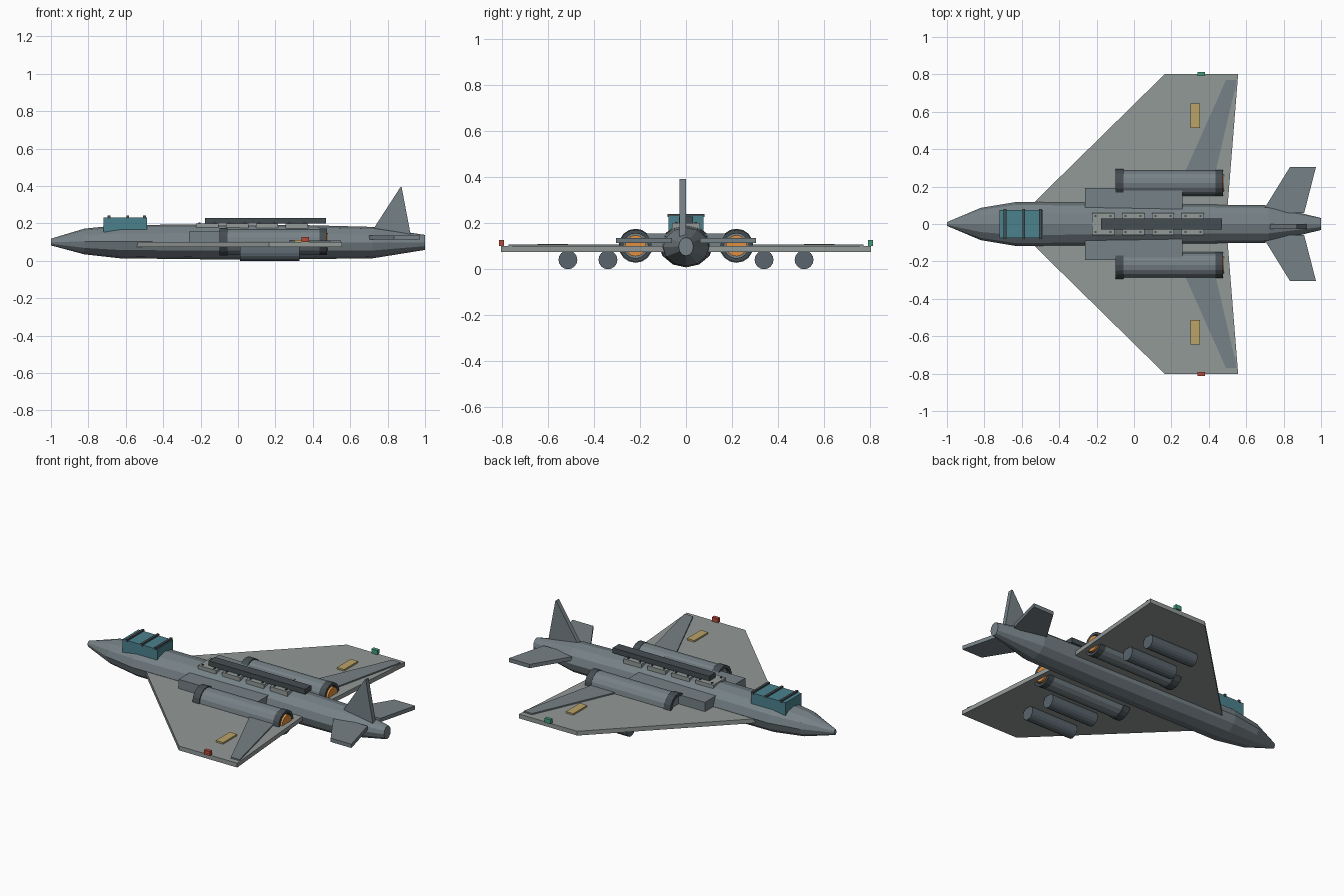
import bpy, bmesh
from math import pi, cos, sin

if "Cube" in bpy.data.objects:
    bpy.data.objects.remove(bpy.data.objects["Cube"])


def mat(name, rgb):
    m = bpy.data.materials.new(name)
    m.diffuse_color = (*rgb, 1)
    m.use_nodes = True
    m.node_tree.nodes["Principled BSDF"].inputs["Base Color"].default_value = m.diffuse_color
    return m


BODY = mat("body_grey", (0.18, 0.22, 0.24))
WING = mat("wing_grey", (0.29, 0.32, 0.31))
DARK = mat("dark_grey", (0.06, 0.075, 0.085))
POD = mat("pod_grey", (0.10, 0.13, 0.15))
GLASS = mat("canopy_teal", (0.07, 0.22, 0.27))
GLOW = mat("nozzle_orange", (0.75, 0.28, 0.05))
TAN = mat("marking_tan", (0.50, 0.37, 0.14))
RED = mat("light_red", (0.45, 0.07, 0.04))
GREEN = mat("light_green", (0.06, 0.33, 0.2))


def add(name, verts, faces, material):
    me = bpy.data.meshes.new(name)
    me.from_pydata(verts, [], faces)
    bm = bmesh.new()
    bm.from_mesh(me)
    bmesh.ops.recalc_face_normals(bm, faces=bm.faces)
    bm.to_mesh(me)
    bm.free()
    me.materials.append(material)
    ob = bpy.data.objects.new(name, me)
    bpy.context.collection.objects.link(ob)
    return ob


def prism(name, pts, lo, hi, material, axis="z"):
    """Extrude a flat outline along z (outline in xy) or y (outline in xz)."""
    n = len(pts)
    place = (lambda p, h: (p[0], p[1], h)) if axis == "z" else (lambda p, h: (p[0], h, p[1]))
    verts = [place(p, h) for h in (lo, hi) for p in pts]
    faces = [tuple(range(n)), tuple(range(n, 2 * n))]
    faces += [(i, (i + 1) % n, n + (i + 1) % n, n + i) for i in range(n)]
    return add(name, verts, faces, material)


def box(name, x0, x1, y0, y1, z0, z1, material):
    return prism(name, [(x0, y0), (x1, y0), (x1, y1), (x0, y1)], z0, z1, material)


def loft(name, rings, y, material, sides, closed=False):
    """Elliptical rings (x, half width, half height, centre z) joined along x."""
    verts = [(x, y + ry * sin(2 * pi * k / sides), zc + rz * cos(2 * pi * k / sides))
             for x, ry, rz, zc in rings for k in range(sides)]
    m = len(rings)
    faces = []
    for i in range(m if closed else m - 1):
        a, b = i * sides, (i + 1) % m * sides
        faces += [(a + k, a + (k + 1) % sides, b + (k + 1) % sides, b + k) for k in range(sides)]
    if not closed:
        faces += [tuple(range(sides)), tuple(range((m - 1) * sides, m * sides))]
    return add(name, verts, faces, material)


def rod(name, x0, x1, r, y, z, material, sides=16):
    return loft(name, [(x0, r, r, z), (x1, r, r, z)], y, material, sides)


def tube(name, x0, x1, r_out, r_in, y, z, material, sides=16):
    return loft(name, [(x0, r_out, r_out, z), (x1, r_out, r_out, z),
                       (x1, r_in, r_in, z), (x0, r_in, r_in, z)], y, material, sides, True)


# Fuselage
loft("fuselage", [(-1, .01, .018, .1), (-.82, .086, .069, .103), (-.63, .118, .089, .102),
                  (-.2, .113, .093, .101), (.3, .105, .092, .1), (.72, .1, .084, .097),
                  (1, .032, .04, .098)], 0, BODY, 12)

# Canopy with cross frames
box("canopy", -.72, -.487, -.076, .076, .15, .232, GLASS)
for i, x in enumerate((-.69, -.59, -.5)):
    box(f"canopy_frame_{i}", x - .007, x + .007, -.08, .08, .226, .241, DARK)

# Spine rail on riveted plates
box("spine_rail", -.177, .47, -.03, .03, .198, .229, DARK)
for i in range(4):
    x = -.165 + .16 * i
    box(f"spine_plate_{i}", x - .06, x + .06, -.06, .06, .17, .2, WING)
    for dx in (-.04, .04):
        for dy in (-.043, .043):
            box(f"plate_rivet_{i}", x + dx - .005, x + dx + .005,
                dy - .005, dy + .005, .198, .205, DARK)

# Tail fin
prism("tail_fin", [(.727, .175), (.868, .393), (.875, .393), (.925, .13), (.75, .13)],
      -.028, 0, BODY, "y")

# Parts repeated on both sides
for s, side in ((1, "left"), (-1, "right")):
    def flat(name, pts, lo, hi, material):
        prism(f"{name}_{side}", [(x, s * y) for x, y in pts], lo, hi, material)

    flat("wing", [(-.56, .09), (.166, .803), (.557, .803), (.5, .09)], .074, .1, WING)
    flat("flap", [(.238, .2), (.492, .77), (.55, .77), (.418, .2)], .098, .108, BODY)
    flat("tailplane", [(.683, .06), (.834, .305), (.973, .305), (.91, .06)], .113, .136, BODY)
    flat("wing_marking", [(.303, .512), (.352, .512), (.352, .645), (.303, .645)], .099, .11, TAN)
    flat("tip_light", [(.34, .79), (.38, .79), (.38, .812), (.34, .812)], .1, .126,
         GREEN if s > 0 else RED)
    flat("intake_duct", [(-.262, .08), (.26, .08), (.26, .193), (-.262, .193)], .09, .156, BODY)

    # Engine nacelle
    y = s * .219
    rod(f"nacelle_{side}", -.085, .445, .068, y, .102, BODY)
    tube(f"nacelle_lip_{side}", -.1, -.055, .074, .056, y, .102, DARK)
    tube(f"nozzle_ring_{side}", .435, .475, .07, .054, y, .102, DARK)
    rod(f"nozzle_glow_{side}", .43, .482, .046, y, .102, GLOW)

    # Underwing pods
    for i, py in enumerate((.339, .513)):
        rod(f"wing_pod_{side}_{i}", .01, .33, .041, s * py, .041, POD)
